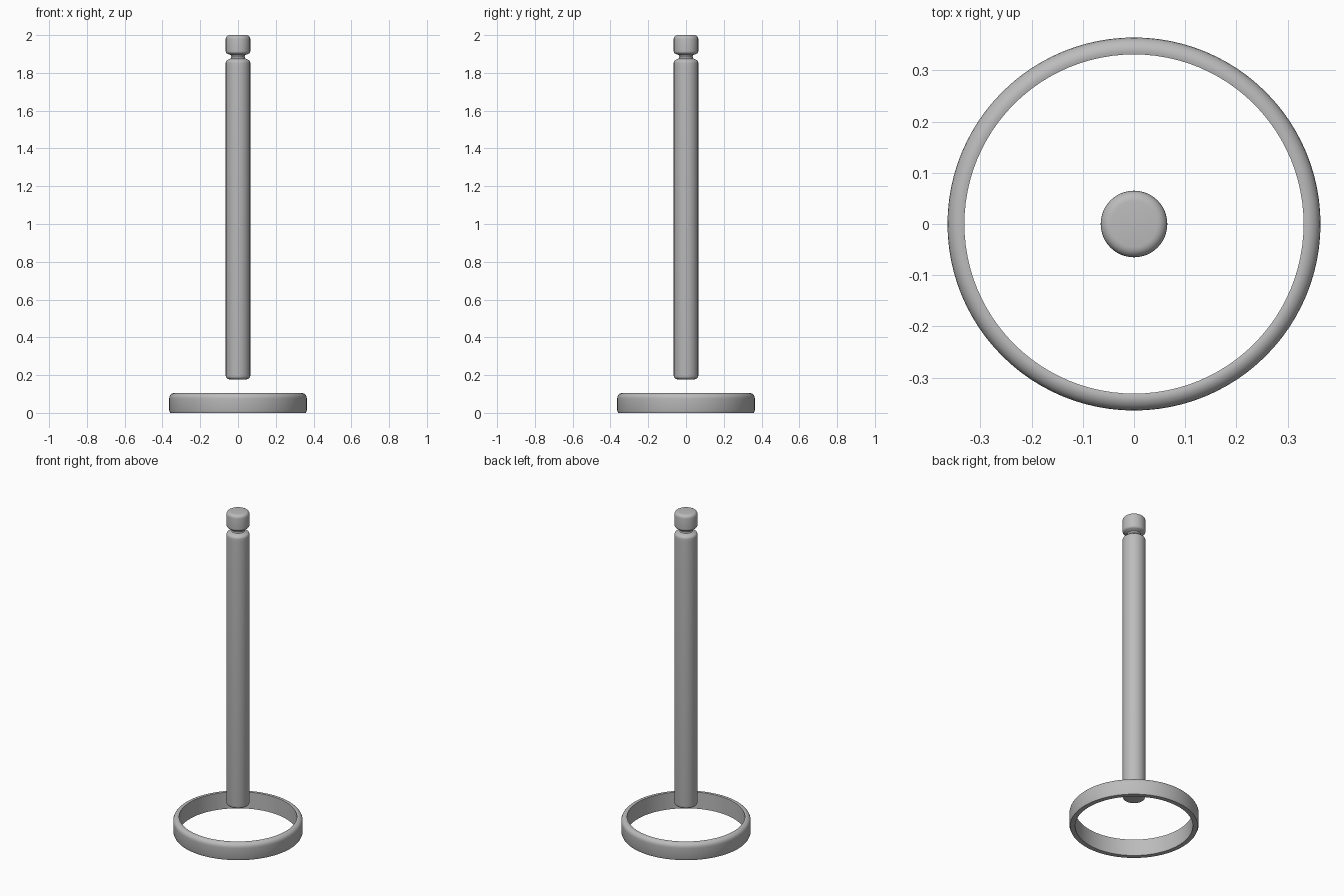
import bpy
import math

cube = bpy.data.objects.get("Cube")
if cube:
    bpy.data.objects.remove(cube, do_unlink=True)

# Single grey finish
grey = bpy.data.materials.new("grey")
grey.use_nodes = True
colour = (0.5, 0.5, 0.5, 1)
grey.diffuse_color = colour
grey.node_tree.nodes["Principled BSDF"].inputs["Base Color"].default_value = colour


def lathe(name, profile, segments, closed=False):
    """Revolve (radius, height) points about z; open profiles get end caps."""
    verts, faces = [], []
    for r, z in profile:
        for s in range(segments):
            a = math.tau * s / segments
            verts.append((r * math.cos(a), r * math.sin(a), z))
    count = len(profile)
    for i in range(count if closed else count - 1):
        low, high = i * segments, (i + 1) % count * segments
        for s in range(segments):
            t = (s + 1) % segments
            faces.append((low + s, low + t, high + t, high + s))
    if not closed:
        faces.append(tuple(reversed(range(segments))))
        faces.append(tuple(range((count - 1) * segments, count * segments)))
    mesh = bpy.data.meshes.new(name)
    mesh.from_pydata(verts, [], faces)
    mesh.materials.append(grey)
    obj = bpy.data.objects.new(name, mesh)
    bpy.context.collection.objects.link(obj)
    bpy.ops.object.select_all(action="DESELECT")
    obj.select_set(True)
    bpy.context.view_layer.objects.active = obj
    bpy.ops.object.shade_smooth_by_angle(angle=math.radians(35))
    return obj


def arc(r, z, radius, start, end, steps=5):
    """Points on a rounded corner centred at (r, z), angles in degrees."""
    angles = [math.radians(start + (end - start) * i / steps) for i in range(steps + 1)]
    return [(r + radius * math.cos(a), z + radius * math.sin(a)) for a in angles]


# Post with a rounded foot, sloped shoulder, grooved neck and knob
post = arc(0.047, 0.196, 0.018, -90, 0)
post += [(0.065, 1.835)] + arc(0.047, 1.853, 0.018, 0, 80)
post += [(0.038, 1.877), (0.035, 1.885), (0.038, 1.894)]
post += arc(0.050, 1.915, 0.015, -60, 0)
post += arc(0.045, 1.980, 0.020, 0, 90)
lathe("post", post, 48)

# Hoop at the base: square foot, rounded outer shoulder, straight inner wall
hoop = [(0.331, 0), (0.359, 0), (0.364, 0.012), (0.364, 0.075)]
hoop += arc(0.338, 0.079, 0.026, 0, 90) + [(0.331, 0.103)]
lathe("base_ring", hoop, 96, closed=True)
